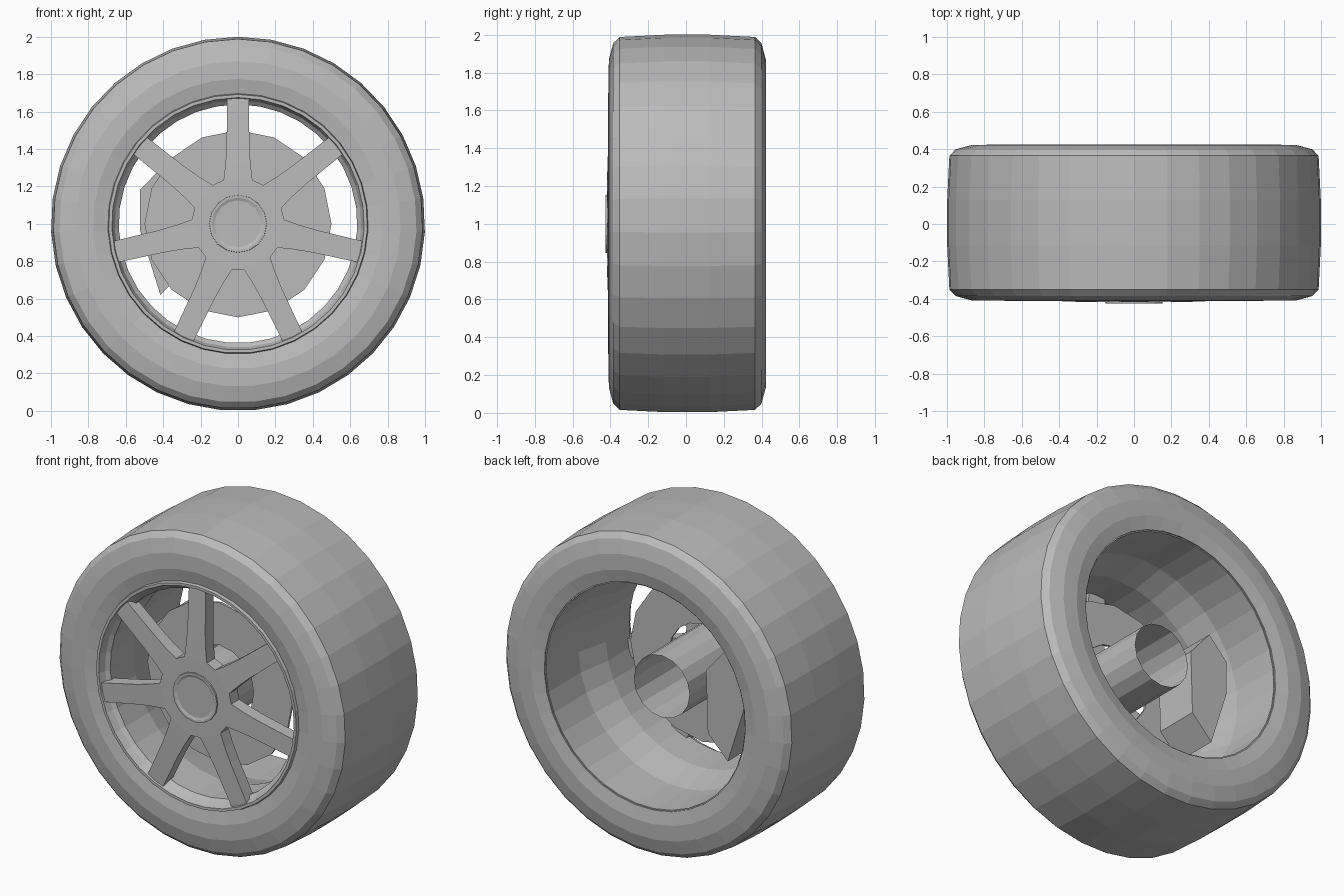
import bpy, bmesh
from math import sin, cos, pi, radians

cube = bpy.data.objects.get("Cube")
if cube:
    bpy.data.objects.remove(cube)

CENTRE_Z = 1.0
SPOKES = 7
SIDES = SPOKES * 5

grey = bpy.data.materials.new("plain_grey")
grey.use_nodes = True
colour = (0.5, 0.5, 0.5, 1)
grey.diffuse_color = colour
grey.node_tree.nodes["Principled BSDF"].inputs["Base Color"].default_value = colour


def finish(name, bm, closed=True):
    if closed:
        bmesh.ops.recalc_face_normals(bm, faces=bm.faces)
    mesh = bpy.data.meshes.new(name)
    bm.to_mesh(mesh)
    bm.free()
    mesh.materials.append(grey)
    obj = bpy.data.objects.new(name, mesh)
    obj.location.z = CENTRE_Z
    bpy.context.collection.objects.link(obj)
    return obj


def lathe(name, profile, sides, loop=False, cap_end=False):
    """Spin (radius, y) points around the y axis, with a vertex at the top."""
    bm = bmesh.new()
    rings = []
    for r, y in profile:
        angles = [pi / 2 + 2 * pi * i / sides for i in range(sides)]
        rings.append([bm.verts.new((r * cos(a), y, r * sin(a))) for a in angles])
    pairs = list(zip(rings, rings[1:]))
    if loop:
        pairs.append((rings[-1], rings[0]))
    for a, b in pairs:
        for i in range(sides):
            j = (i + 1) % sides
            bm.faces.new((a[i], a[j], b[j], b[i]))
    if cap_end:
        bm.faces.new(rings[-1])
    return finish(name, bm)


# Tyre: mirrored shoulder profile with a slightly crowned tread
MID = 0.007
half = [(0.695, 0.4), (0.775, 0.417), (0.87, 0.415), (0.955, 0.392),
        (0.988, 0.358), (1.0, 0.12)]
tyre = [(r, MID - y) for r, y in half] + [(r, MID + y) for r, y in reversed(half)]
lathe("tyre", tyre, SIDES, loop=True)

# Rim: rolled front lip, stepped well and wide rear barrel
rim = [(0.7, -0.38), (0.692, -0.412), (0.675, -0.412), (0.66, -0.37),
       (0.638, -0.35), (0.638, -0.12), (0.688, 0.08), (0.688, 0.4),
       (0.7, 0.4), (0.7, 0.06), (0.65, -0.14), (0.65, -0.34)]
lathe("rim", rim, SIDES, loop=True)

# Spokes: star plate, sloping back slightly towards the tips
bm = bmesh.new()
step = 2 * pi / SPOKES
ROOT_R, ROOT_Y, TIP_Y, THICK = 0.247, -0.418, -0.402, 0.08
root_angle = step / 2 - radians(7.5)
edge = [(0.067, 0.32), (0.061, 0.42), (0.058, 0.67)]
hub_loop = []
for k in range(SPOKES):
    turn = k * step

    def place(across, out, y):
        return bm.verts.new((across * cos(turn) + out * sin(turn), y,
                             out * cos(turn) - across * sin(turn)))

    sides = []
    for s in (-1, 1):
        root = place(s * ROOT_R * sin(root_angle), ROOT_R * cos(root_angle), ROOT_Y)
        line = [root]
        for x, r in edge:
            t = (r - ROOT_R) / (edge[-1][1] - ROOT_R)
            line.append(place(s * x, r, ROOT_Y + t * (TIP_Y - ROOT_Y)))
        sides.append(line)
        hub_loop.append(root)
    left, right = sides
    for i in range(len(edge)):
        bm.faces.new((left[i], right[i], right[i + 1], left[i + 1]))
bm.faces.new(hub_loop)
bmesh.ops.recalc_face_normals(bm, faces=bm.faces)
extruded = bmesh.ops.extrude_face_region(bm, geom=bm.faces[:], use_keep_orig=True)
back = [v for v in extruded["geom"] if isinstance(v, bmesh.types.BMVert)]
bmesh.ops.translate(bm, verts=back, vec=(0, THICK, 0))
finish("spokes", bm)

# Centre cap: raised ring around a sunken disc
lathe("centre_cap", [(0.155, -0.41), (0.153, -0.426), (0.14, -0.426),
                     (0.125, -0.42)], 16, cap_end=True)

# Axle: tube, open at the back
lathe("axle_tube", [(0.193, -0.345), (0.193, 0.24)], 16)

# Brake disc: thin flat ring
lathe("brake_disc", [(0.235, -0.18), (0.5, -0.18), (0.5, -0.165), (0.235, -0.165)],
      16, loop=True)

# Brake caliper: six-sided block beside the axle
outline = [(-0.265, 0.15), (-0.40, 0.31), (-0.525, 0.18), (-0.525, -0.03),
           (-0.415, -0.38), (-0.277, -0.24)]
bm = bmesh.new()
front, rear = [[bm.verts.new((x, y, z)) for x, z in outline] for y in (-0.1, 0.18)]
bm.faces.new(front)
bm.faces.new(rear)
for i in range(len(outline)):
    j = (i + 1) % len(outline)
    bm.faces.new((front[i], front[j], rear[j], rear[i]))
finish("brake_caliper", bm)
